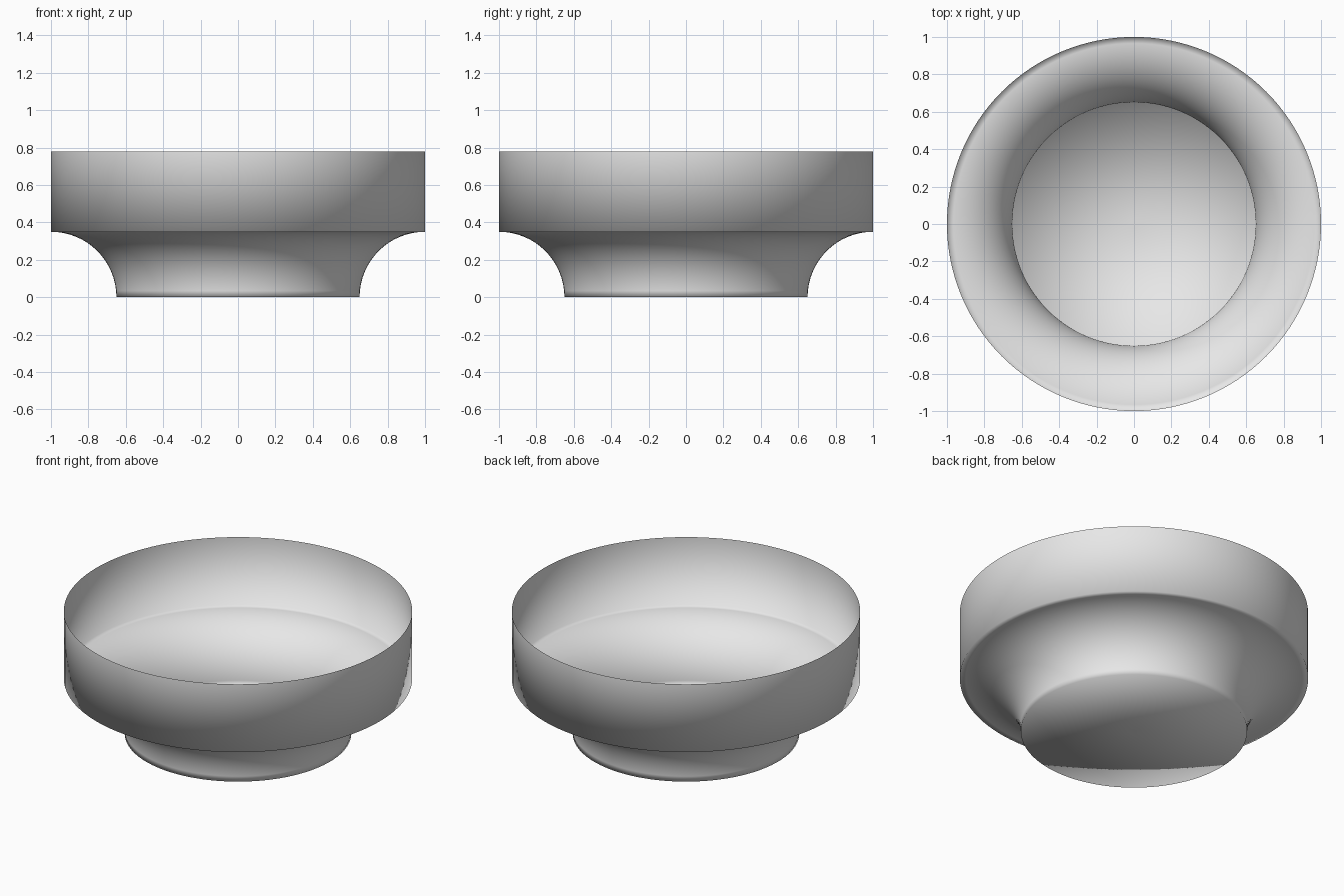
import bpy
import math

if "Cube" in bpy.data.objects:
    bpy.data.objects.remove(bpy.data.objects["Cube"])

SEGMENTS = 128
ARC_STEPS = 16

grey = bpy.data.materials.new("light grey")
grey.diffuse_color = (0.8, 0.8, 0.8, 1.0)
grey.use_nodes = True
grey.node_tree.nodes["Principled BSDF"].inputs["Base Color"].default_value = grey.diffuse_color


def lathe(name, profile):
    """Spin an (r, z) profile around z; the first point is a pole on the axis."""
    verts = [(0.0, 0.0, profile[0][1])]
    for r, z in profile[1:]:
        for i in range(SEGMENTS):
            a = 2 * math.pi * i / SEGMENTS
            verts.append((r * math.cos(a), r * math.sin(a), z))
    faces = []
    for i in range(SEGMENTS):
        j = (i + 1) % SEGMENTS
        faces.append((0, 1 + j, 1 + i))
        for k in range(len(profile) - 2):
            a, b = 1 + k * SEGMENTS, 1 + (k + 1) * SEGMENTS
            faces.append((a + i, a + j, b + j, b + i))
    mesh = bpy.data.meshes.new(name)
    mesh.from_pydata(verts, [], faces)
    mesh.materials.append(grey)
    # Soft shading runs over the whole shell, including the foot edge
    mesh.polygons.foreach_set("use_smooth", [True] * len(mesh.polygons))
    mesh.update()
    obj = bpy.data.objects.new(name, mesh)
    bpy.context.collection.objects.link(obj)
    return obj


# Thin open bowl: flat foot, hollow quarter-round flare, straight wall
profile = [(0.0, 0.0), (0.02, 0.0)]
for s in range(ARC_STEPS + 1):
    t = 0.5 * math.pi * s / ARC_STEPS
    profile.append((1 - 0.35 * math.cos(t), 0.35 * math.sin(t)))
profile.append((1.0, 0.78))
lathe("bowl", profile)

# Tiny round plate in the middle of the bowl floor
lathe("floor_centre_plate", [(0.0, 0.003), (0.02, 0.003)])
